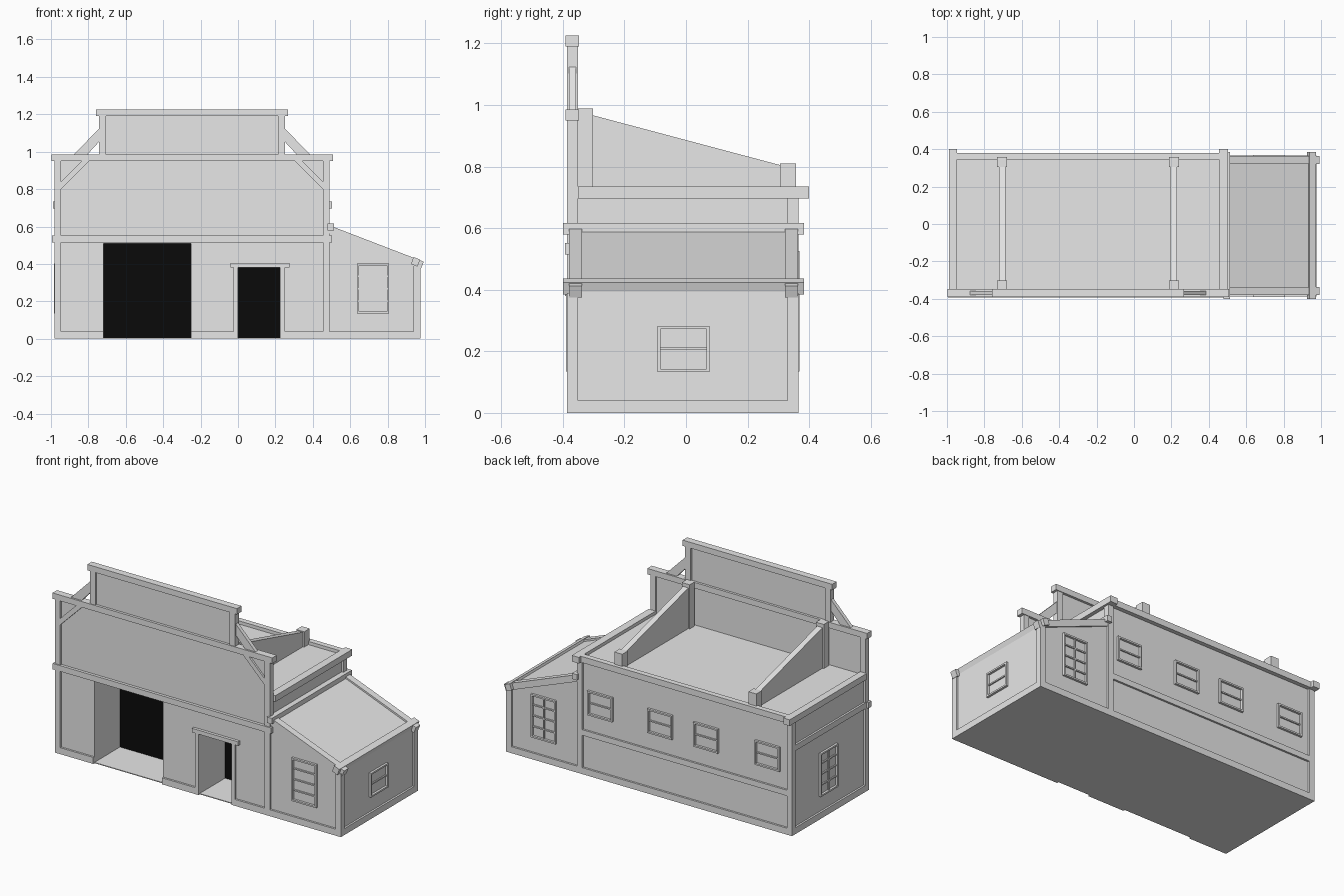
import bpy
import bmesh
from mathutils import Vector

cube = bpy.data.objects.get("Cube")
if cube:
    bpy.data.objects.remove(cube, do_unlink=True)


def make_material(name, value):
    material = bpy.data.materials.new(name)
    material.use_nodes = True
    color = (value, value, value, 1)
    material.diffuse_color = color
    material.node_tree.nodes["Principled BSDF"].inputs["Base Color"].default_value = color
    return material


GREY = make_material("plain grey", 0.8)
BLACK = make_material("dark interior", 0.003)

# Shared dimensions: outer faces of the timber frame and wall planes behind them
LEFT, RIGHT, END = -0.982, 0.49, 0.975
FRONT, BACK = -0.387, 0.366
INSET, POST = 0.012, 0.036
ROOF, FACADE, BAND, SILL = 0.715, 0.95, 0.515, 0.04
CENTER = (LEFT + RIGHT) / 2
ROOM_BACK = -0.12
WALLS = {
    "front": (FRONT + INSET, -1), "back": (BACK - INSET, 1),
    "west": (LEFT + INSET, -1), "east": (END - INSET, 1),
}


class Part:
    """Collects simple solids into one named object."""

    def __init__(self, name, material=GREY):
        self.name, self.material, self.bm = name, material, bmesh.new()

    def prism(self, outline, axis, start, stop):
        def point(a, b, depth):
            return Vector((depth, a, b)) if axis == "x" else Vector((a, depth, b))
        near = [self.bm.verts.new(point(a, b, start)) for a, b in outline]
        far = [self.bm.verts.new(point(a, b, stop)) for a, b in outline]
        self.bm.faces.new(near)
        self.bm.faces.new(far[::-1])
        for i in range(len(near)):
            j = (i + 1) % len(near)
            self.bm.faces.new((near[j], near[i], far[i], far[j]))

    def box(self, x, y, z):
        outline = [(x[0], z[0]), (x[1], z[0]), (x[1], z[1]), (x[0], z[1])]
        self.prism(outline, "y", *y)

    def strip(self, wall, along, z, out=INSET):
        plane, sign = WALLS[wall]
        depth = sorted((plane - sign * INSET, plane + sign * out))
        if wall in ("front", "back"):
            self.box(along, depth, z)
        else:
            self.box(depth, along, z)

    def finish(self):
        bmesh.ops.recalc_face_normals(self.bm, faces=self.bm.faces)
        mesh = bpy.data.meshes.new(self.name)
        self.bm.to_mesh(mesh)
        self.bm.free()
        mesh.materials.append(self.material)
        bpy.context.collection.objects.link(bpy.data.objects.new(self.name, mesh))


# Main walls, with two open rooms left between the front blocks
inner_x = (LEFT + INSET, RIGHT - INSET)
gate, door = (-0.72, -0.25), (0, 0.225)
gate_top, door_top = BAND - 0.005, 0.38
porch = (FRONT + INSET, ROOM_BACK)
walls = Part("main_walls")
walls.box(inner_x, (ROOM_BACK, BACK - INSET), (0, ROOF))
for side in ((inner_x[0], gate[0]), (gate[1], door[0]), (door[1], inner_x[1])):
    walls.box(side, porch, (0, gate_top))
walls.box(inner_x, porch, (gate_top, ROOF))
walls.box(door, porch, (door_top, gate_top))
for opening in (gate, door):
    walls.box(opening, porch, (0, 0.005))
walls.finish()

# Dark backs of the two openings
for name, span, top in (("gate", gate, gate_top), ("door", door, door_top)):
    dark = Part(name + "_dark_back", BLACK)
    dark.box(span, (ROOM_BACK - 0.006, ROOM_BACK), (0.005, top))
    dark.finish()

# Tall front facade with sign board
facade = Part("facade_panel")
facade.box(inner_x, (FRONT + INSET, FRONT + 0.025), (ROOF - 0.05, FACADE))
facade.box((CENTER - 0.48, CENTER + 0.48), (FRONT + INSET, FRONT + 0.025), (FACADE, 1.2))
facade.finish()

trim = Part("facade_trim")
post_depth = (FRONT, FRONT + POST)
cap_depth = (FRONT - 0.004, FRONT + POST + 0.004)
for sign in (-1, 1):
    def mirrored(points):
        return [(CENTER + sign * u, z) for u, z in points]
    edge = sorted((CENTER + sign * 0.46, CENTER + sign * 0.497))
    trim.box(edge, post_depth, (FACADE, 1.2))
    trim.prism(mirrored([(0.495, 1.125), (0.632, 0.985), (0.56, 0.985), (0.495, 1.055)]),
               "y", FRONT + 0.007, FRONT + 0.03)
    trim.prism(mirrored([(0.7, 0.8), (0.7, 0.84), (0.59, FACADE), (0.55, FACADE)]),
               "y", FRONT, FRONT + 0.02)
trim.box((LEFT - 0.014, RIGHT + 0.018), cap_depth, (FACADE, FACADE + POST))
trim.box((CENTER - 0.512, CENTER + 0.512), cap_depth, (1.19, 1.226))
trim.finish()

# Corner posts
posts = Part("corner_posts")
front_post, back_post = post_depth, (BACK - POST, BACK)
for x in ((LEFT, LEFT + POST), (RIGHT - POST, RIGHT)):
    posts.box(x, front_post, (0, FACADE))
    posts.box(x, back_post, (0, ROOF))
for y in (front_post, back_post):
    posts.box((END - POST, END), y, (0, 0.39))
posts.finish()

# Horizontal rails along the walls
rails = Part("wall_rails")
west_end, east_end = LEFT + POST, RIGHT - POST
floor_rail, band = (0, SILL), (BAND, BAND + POST)
for span in ((west_end, gate[0]), (gate[1], door[0]), (door[1], east_end)):
    rails.strip("front", span, floor_rail)
for wall in ("front", "back"):
    rails.strip(wall, (RIGHT, END - POST), floor_rail)
for wall in ("west", "east"):
    rails.strip(wall, (FRONT + POST, BACK - POST), floor_rail)
rails.strip("back", (west_end, east_end), floor_rail)
rails.strip("back", (west_end, east_end), (0.24, 0.275))
rails.strip("front", (LEFT - INSET, RIGHT + INSET), band, 0.018)
rails.strip("west", (FRONT, BACK - POST), band)
rails.finish()

# Door surround
surround = Part("door_surround")
surround.strip("front", (door[0] - 0.025, door[0]), (0, door_top))
surround.strip("front", (door[1], door[1] + 0.025), (0, door_top))
surround.strip("front", (door[0] - SILL, door[1] + 0.05), (door_top, door_top + 0.025), 0.018)
surround.finish()


# Windows: a thin frame with glazing bars
def window(name, wall, middle, z, columns, rows):
    part = Part(name)
    half, rim, bar = 0.085, 0.01, 0.004
    low, high = z
    left, right = middle - half, middle + half
    for along in ((left, left + rim), (right - rim, right)):
        part.strip(wall, along, z, 0.014)
    for height in ((low, low + rim), (high - rim, high)):
        part.strip(wall, (left, right), height, 0.014)
    for i in range(1, columns):
        u = left + (right - left) * i / columns
        part.strip(wall, (u - bar, u + bar), z, 0.008)
    for i in range(1, rows):
        v = low + (high - low) * i / rows
        part.strip(wall, (left, right), (v - bar, v + bar), 0.008)
    part.finish()


tall = (0.135, 0.402)
window("annex_front_window", "front", 0.722, tall, 1, 4)
window("annex_back_window", "back", 0.722, tall, 2, 4)
window("west_window", "west", 0, tall, 2, 4)
window("annex_side_window", "east", -0.008, (0.133, 0.283), 1, 2)
for number, x in enumerate((0.335, -0.075, -0.39, -0.81)):
    window(f"back_window_{number}", "back", x, (0.375, 0.525), 1, 2)

# Rim around the flat roof
rim = Part("roof_rim")
rim_z = (0.697, 0.735)
for x in ((LEFT - 0.008, LEFT + POST), (RIGHT - POST, RIGHT + INSET)):
    rim.box(x, (FRONT + POST, 0.4), rim_z)
rim.box((LEFT, RIGHT), (BACK - 0.02, BACK + 0.014), rim_z)
rim.finish()

# Sloped buttresses behind the facade
for name, x in (("west", -0.705), ("east", 0.213)):
    buttress = Part(name + "_buttress")
    start, stop = FRONT + POST, 0.305
    slope = [(start, 0.71), (stop, 0.71), (stop, 0.805), (-0.3, 0.966), (start, 0.966)]
    buttress.prism(slope, "x", x - 0.018, x + 0.018)
    buttress.box((x - 0.027, x + 0.027), (start, -0.302), (0.71, 0.988))
    buttress.box((x - 0.027, x + 0.027), (stop, 0.358), (0.71, 0.81))
    buttress.finish()

# Lean-to annex under a sloping roof
annex = Part("annex_walls")
annex.prism([(RIGHT - POST, 0), (END - INSET, 0), (END - INSET, 0.395), (RIGHT - POST, 0.59)],
            "y", FRONT + INSET, BACK - INSET)
annex.finish()

roof = Part("annex_roof")
roof.prism([(RIGHT - INSET, 0.6), (0.967, 0.41), (0.96, 0.39), (RIGHT - INSET, 0.575)],
           "y", FRONT + 0.01, BACK - 0.005)
roof.finish()

beams = Part("annex_roof_beams")
for y in ((-0.38, -0.338), (0.322, 0.364)):
    beams.prism([(RIGHT - INSET, 0.61), (0.993, 0.412), (0.978, 0.375), (RIGHT - INSET, 0.567)],
                "y", *y)
beams.prism([(0.938, 0.437), (0.973, 0.423), (0.96, 0.385), (0.925, 0.399)], "y", -0.4, 0.384)
beams.box((RIGHT - INSET, RIGHT + 0.022), (-0.4, 0.384), (0.58, 0.616))
beams.finish()
